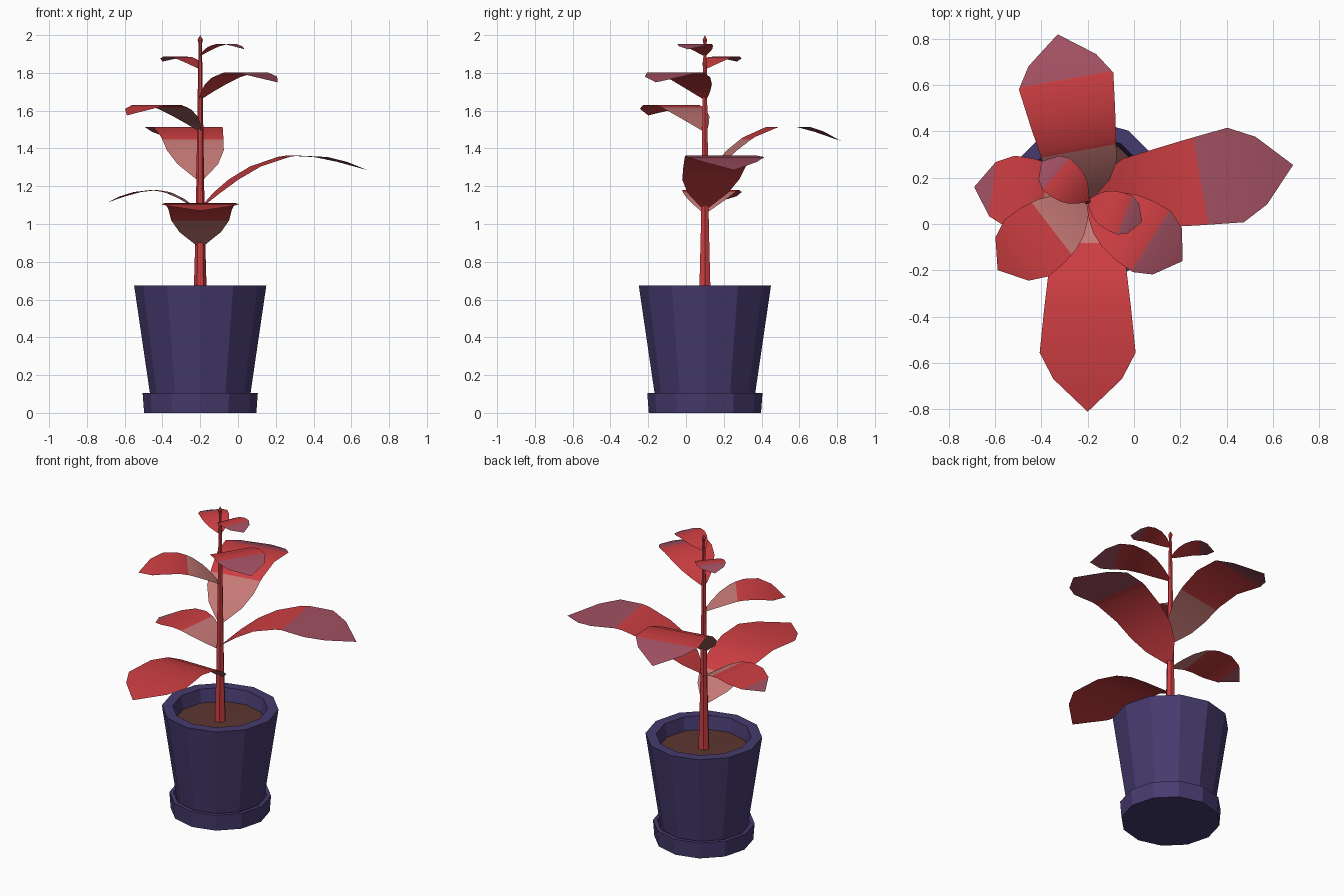
import bpy, bmesh, math
from mathutils import Vector

if "Cube" in bpy.data.objects:
    bpy.data.objects.remove(bpy.data.objects["Cube"])

CX, CY = -0.2, 0.1   # plant axis


def mat(name, rgb):
    m = bpy.data.materials.new(name)
    m.diffuse_color = (*rgb, 1)
    m.use_nodes = True
    m.node_tree.nodes["Principled BSDF"].inputs["Base Color"].default_value = m.diffuse_color
    return m


red = mat("leaf_red", (0.61, 0.048, 0.054))
pink = mat("leaf_base_pink", (0.56, 0.19, 0.18))
mauve = mat("leaf_tip_mauve", (0.36, 0.08, 0.12))
indigo = mat("pot_indigo", (0.062, 0.043, 0.155))
brown = mat("soil_brown", (0.107, 0.037, 0.03))


def finish(name, bm, mats):
    me = bpy.data.meshes.new(name)
    bm.to_mesh(me)
    bm.free()
    for m in mats:
        me.materials.append(m)
    ob = bpy.data.objects.new(name, me)
    bpy.context.collection.objects.link(ob)
    return ob


def lathe(name, profile, sides, m):
    """Revolve (radius, z) points about the plant axis; zero radius closes to a point."""
    bm = bmesh.new()
    rings = []
    for r, z in profile:
        n = 1 if r == 0 else sides
        rings.append([bm.verts.new((CX + r * math.cos(2 * math.pi * i / sides),
                                    CY + r * math.sin(2 * math.pi * i / sides), z))
                      for i in range(n)])
    for a, b in zip(rings, rings[1:]):
        for i in range(sides):
            j = (i + 1) % sides
            if len(a) == 1:
                bm.faces.new((a[0], b[j], b[i]))
            elif len(b) == 1:
                bm.faces.new((a[i], a[j], b[0]))
            else:
                bm.faces.new((a[i], a[j], b[j], b[i]))
    return finish(name, bm, [m])


# Pot, saucer and soil
lathe("saucer", [(0, 0), (0.297, 0), (0.305, 0.105), (0.28, 0.105), (0.27, 0.04), (0, 0.04)], 12, indigo)
lathe("pot", [(0, 0.04), (0.257, 0.04), (0.35, 0.675), (0.285, 0.675), (0.268, 0.585)], 12, indigo)
lathe("soil", [(0.27, 0.59), (0, 0.592)], 12, brown)

# Stem with a small bud at the tip
lathe("stem", [(0.036, 0.59), (0.031, 0.75), (0.024, 1.0), (0.018, 1.4), (0.011, 1.85),
               (0.008, 1.95), (0.014, 1.975), (0, 2.0)], 6, red)

# Half-width outlines along the leaf: (fraction of length, fraction of width)
LONG = [(0, .06), (.04, .26), (.1, .53), (.2, .74), (.33, .81), (.5, .9), (.72, 1), (.845, .715), (1, 0)]
OVAL = [(0, .06), (.04, .22), (.1, .42), (.2, .68), (.33, .87), (.5, .98), (.68, 1), (.84, .76), (1, 0)]


def width_at(outline, t):
    for (t0, w0), (t1, w1) in zip(outline, outline[1:]):
        if t <= t1:
            return w0 + (w1 - w0) * (t - t0) / (t1 - t0)
    return 0


def leaf(name, outline, angle, length, half, z0, peak_d, z1, z2, base_t, tip_t):
    """Thin arching blade rising from z0 to z1 at peak_d, then drooping to z2."""
    a = math.radians(angle)
    u = Vector((math.cos(a), math.sin(a), 0))
    n = Vector((-u.y, u.x, 0))
    ts = sorted({t for t, _ in outline} | {base_t, tip_t})
    bm = bmesh.new()
    rows = []
    for t in ts:
        d = t * length
        if d < peak_d:
            z = z1 - (z1 - z0) * (1 - d / peak_d) ** 2
        else:
            z = z1 - (z1 - z2) * ((d - peak_d) / (length - peak_d)) ** 1.6
        c = Vector((CX, CY, z)) + u * d
        w = width_at(outline, t) * half
        rows.append([bm.verts.new(c)] if w < 1e-5 else
                    [bm.verts.new(c + n * w), bm.verts.new(c - n * w)])
    for t0, t1, p, q in zip(ts, ts[1:], rows, rows[1:]):
        f = bm.faces.new([p[0], p[1]] + q[::-1])
        mid = (t0 + t1) / 2
        f.material_index = 1 if mid < base_t else 2 if mid > tip_t else 0
        f.smooth = True
    finish(name, bm, [red, pink, mauve])


# Leaves: outline, angle, length, half width, base z, peak distance, peak z, tip z, colour limits
LEAVES = [
    (LONG, 270, 0.91, 0.207, 0.88, 0.50, 1.113, 1.07, 0.20, 1),
    (OVAL, 173, 0.493, 0.155, 1.06, 0.26, 1.18, 1.115, 0.38, 0.84),
    (LONG, 9.9, 0.90, 0.207, 1.08, 0.55, 1.365, 1.285, 0, 0.55),
    (LONG, 100.2, 0.73, 0.207, 1.23, 0.45, 1.525, 1.44, 0.30, 0.73),
    (OVAL, 217.6, 0.49, 0.155, 1.49, 0.30, 1.635, 1.575, 0.40, 1),
    (OVAL, -32.4, 0.485, 0.155, 1.66, 0.29, 1.805, 1.75, 0, 0.66),
    (OVAL, 139.6, 0.262, 0.09, 1.82, 0.17, 1.887, 1.86, 0, 0.68),
    (OVAL, -21, 0.252, 0.09, 1.89, 0.15, 1.955, 1.925, 0, 0.68),
]
for i, spec in enumerate(LEAVES):
    leaf(f"leaf_{i + 1}", *spec)
